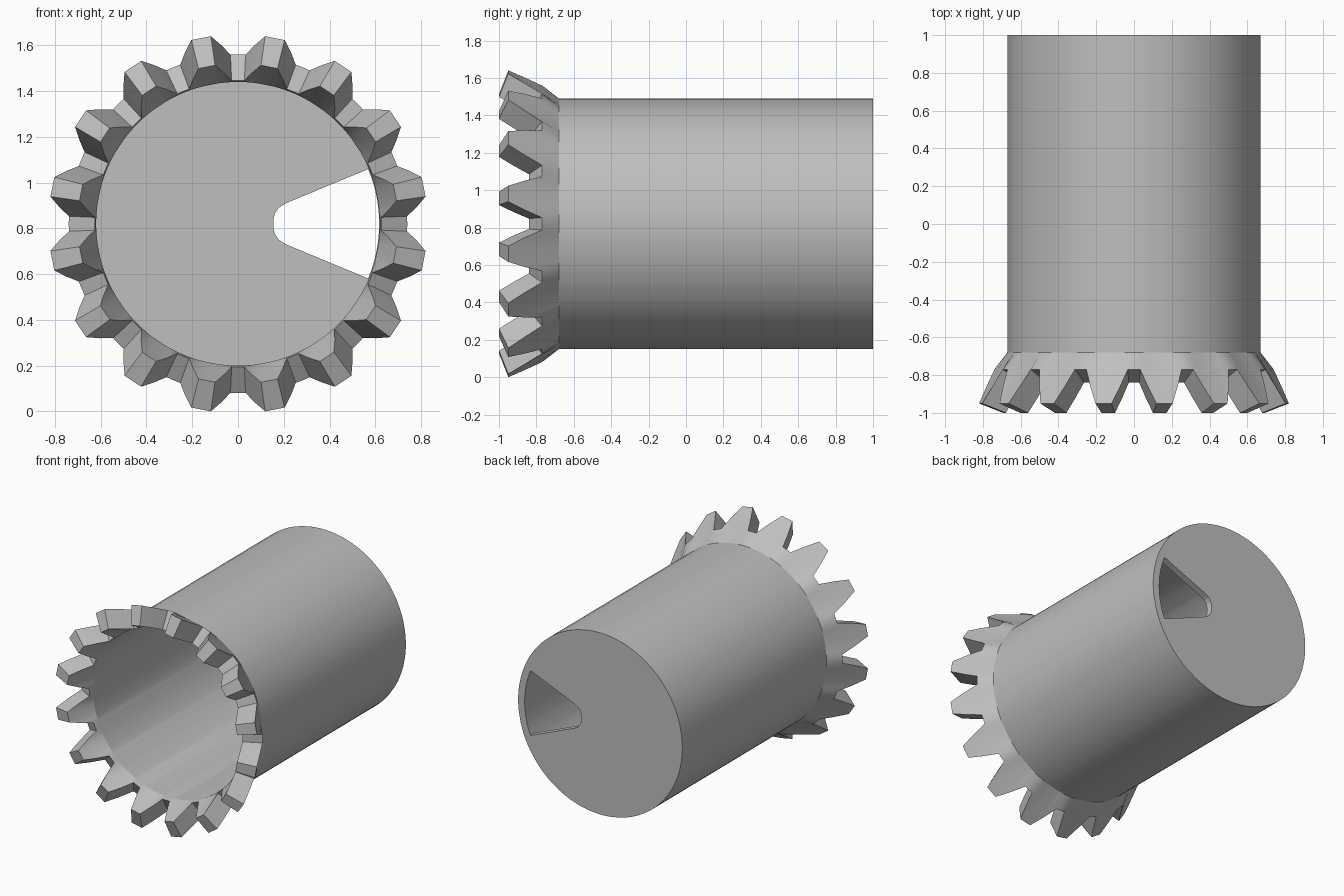
import bpy, bmesh, math

if "Cube" in bpy.data.objects:
    bpy.data.objects.remove(bpy.data.objects["Cube"])

CZ = 0.82          # height of the tube axis
TEETH = 16
WALL_OUT, WALL_IN = 0.67, 0.62

grey = bpy.data.materials.new("plain grey")
grey.diffuse_color = (0.52, 0.52, 0.52, 1)
grey.use_nodes = True
grey.node_tree.nodes["Principled BSDF"].inputs["Base Color"].default_value = grey.diffuse_color


def make_object(name, bm):
    bmesh.ops.recalc_face_normals(bm, faces=bm.faces[:])
    me = bpy.data.meshes.new(name)
    bm.to_mesh(me)
    bm.free()
    me.materials.append(grey)
    ob = bpy.data.objects.new(name, me)
    bpy.context.collection.objects.link(ob)
    return ob


def lerp(a, b, t):
    return tuple(p + (q - p) * t for p, q in zip(a, b))


# Tube with flared bevel-gear crown: radial sections (radius, y) swept round y
# tooth stations: (angle from tooth centre in degrees, tooth height 0..1)
stations = [(-11.25, 0), (-8.7, 0), (-5.9, 0.5), (-3, 1), (3, 1), (5.9, 0.5), (8.7, 0)]
bm = bmesh.new()
columns = []
for k in range(TEETH):
    for off, h in stations:
        a = math.radians((k + 0.5) * 360 / TEETH + off)
        section = [
            (WALL_OUT, 1.0),
            (WALL_OUT, -0.68),
            lerp((0.74, -0.77), (0.8285, -0.95), h),    # outer tooth edge
            lerp((0.626, -0.84), (0.70, -1.0), h),      # inner tooth edge
            (WALL_IN, -0.80),
            (WALL_IN, 0.95),
        ]
        columns.append([bm.verts.new((r * math.cos(a), y, CZ + r * math.sin(a)))
                        for r, y in section])
n = len(columns)
for i in range(n):
    c, d = columns[i], columns[(i + 1) % n]
    for j in range(len(c) - 1):
        bm.faces.new((c[j], d[j], d[j + 1], c[j + 1]))
# Closed end, outside and inside
bm.faces.new([c[0] for c in columns])
bm.faces.new([c[-1] for c in columns])
body = make_object("toothed_tube", bm)

# Wedge-shaped opening in the closed end
upper = [(0.155, 0.02), (0.161, 0.045), (0.178, 0.07), (0.21, 0.09)]
arc = [(0.617 * math.cos(math.radians(t)), 0.617 * math.sin(math.radians(t)))
       for t in [22.8 - 3.8 * i for i in range(13)]]
outline = upper + arc + [(x, -z) for x, z in reversed(upper)]
bm = bmesh.new()
rings = [[bm.verts.new((x, y, CZ + z)) for x, z in outline] for y in (0.9, 1.1)]
for ring in rings:
    bm.faces.new(ring)
for i in range(len(outline)):
    j = (i + 1) % len(outline)
    bm.faces.new((rings[0][i], rings[0][j], rings[1][j], rings[1][i]))
cutter = make_object("wedge_cutter", bm)
cutter.hide_render = True

mod = body.modifiers.new("wedge opening", 'BOOLEAN')
mod.operation = 'DIFFERENCE'
mod.solver = 'EXACT'
mod.object = cutter
bpy.context.view_layer.objects.active = body
body.select_set(True)
cutter.select_set(False)
bpy.ops.object.modifier_apply(modifier=mod.name)
bpy.data.objects.remove(cutter, do_unlink=True)

# Smooth barrel, crisp teeth and rims
bpy.ops.object.shade_smooth_by_angle(angle=math.radians(15))
